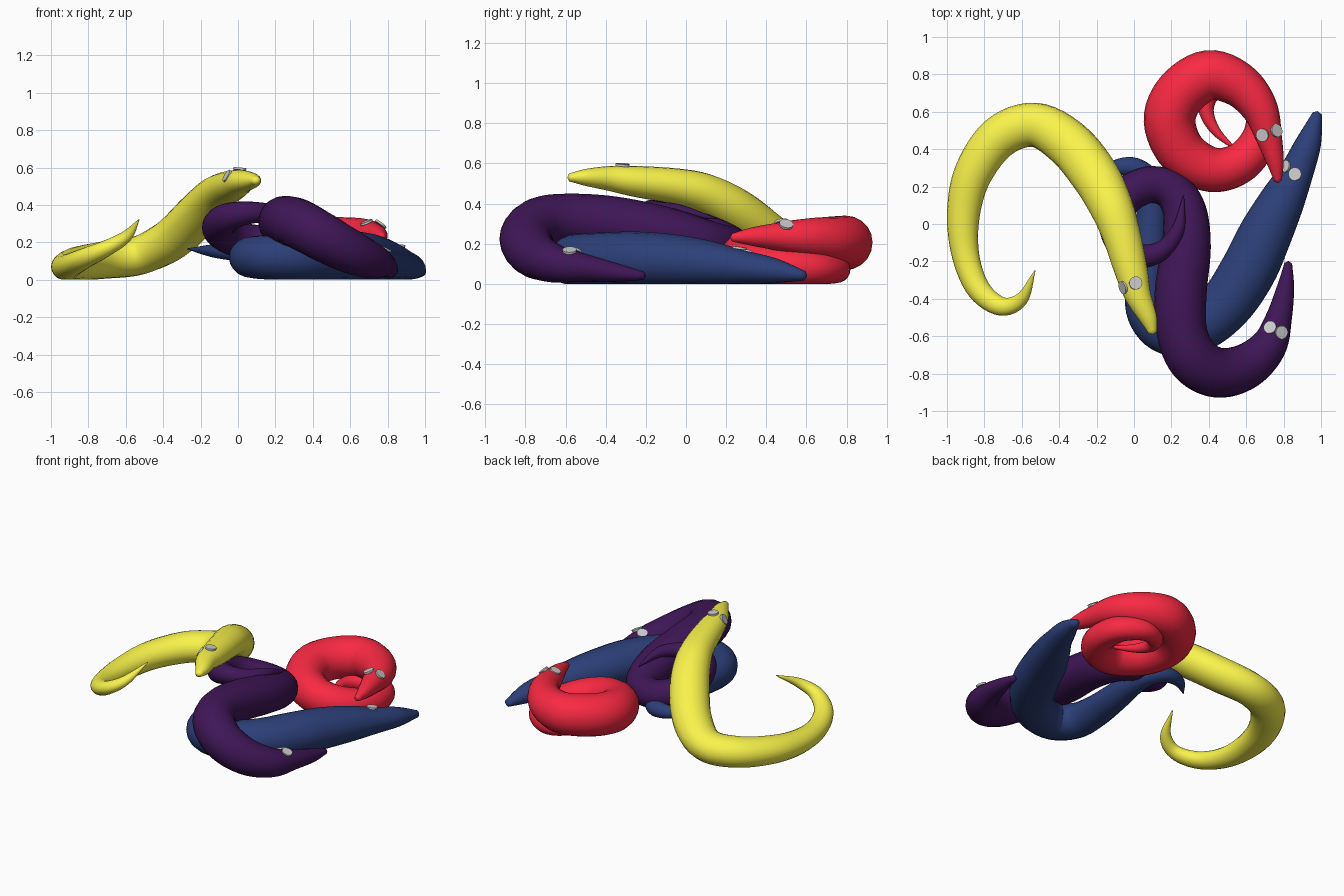
import bpy, bmesh, math
from mathutils import Vector

SIDES, STEPS = 20, 6


def spline(pts):
    # Catmull-Rom through (x, y, z, radius) points
    p = [Vector(q) for q in pts]
    p = [2 * p[0] - p[1]] + p + [2 * p[-1] - p[-2]]
    out = []
    for i in range(1, len(p) - 2):
        a, b, c, d = p[i - 1:i + 3]
        for s in range(STEPS):
            t = s / STEPS
            out.append(0.5 * (2 * b + (c - a) * t + (2 * a - 5 * b + 4 * c - d) * t * t
                              + (3 * b - a - 3 * c + d) * t ** 3))
    return out + [p[-2]]


def finish(name, bm, color=None):
    bmesh.ops.recalc_face_normals(bm, faces=bm.faces)
    me = bpy.data.meshes.new(name)
    bm.to_mesh(me)
    bm.free()
    ob = bpy.data.objects.new(name, me)
    bpy.context.collection.objects.link(ob)
    if color:
        mat = bpy.data.materials.new(name + "_color")
        mat.diffuse_color = color
        me.materials.append(mat)
    return ob


def snake(name, color, width, pts, eyes):
    # Body: tapered tube swept along the spine, resting on the ground
    path = spline(pts)
    bm = bmesh.new()
    rings = []
    for i, q in enumerate(path):
        tan = (path[min(i + 1, len(path) - 1)] - path[max(i - 1, 0)]).xyz.normalized()
        side = tan.cross(Vector((0, 0, 1))).normalized()
        up = side.cross(tan)
        r = max(q.w, 0.003)
        ring = []
        for k in range(SIDES):
            a = 2 * math.pi * k / SIDES
            v = q.xyz + (side * math.cos(a) * width + up * math.sin(a)) * r
            v.z = max(v.z, 0.0)
            ring.append(bm.verts.new(v))
        rings.append(ring)
    for a, b in zip(rings, rings[1:]):
        for k in range(SIDES):
            j = (k + 1) % SIDES
            bm.faces.new((a[k], a[j], b[j], b[k]))
    # Rounded nose and tail end
    for ring, q, nxt in ((rings[0], path[0], path[1]), (rings[-1], path[-1], path[-2])):
        tip = bm.verts.new(q.xyz + (q.xyz - nxt.xyz).normalized() * q.w * 0.6)
        for k in range(SIDES):
            bm.faces.new((ring[k], ring[(k + 1) % SIDES], tip))
    ob = finish(name + "_body", bm, color)
    for f in ob.data.polygons:
        f.use_smooth = True

    # Eyes: small flat discs lying on the skin
    for n, e in enumerate(eyes):
        e = Vector(e)
        q = min(path, key=lambda c: (c.xyz - e).length)
        nor = (e - q.xyz).normalized()
        bm = bmesh.new()
        bmesh.ops.create_cone(bm, cap_ends=True, segments=20, radius1=0.035, radius2=0.035, depth=0.012)
        eye = finish(f"{name}_eye_{n + 1}", bm)
        eye.location = q.xyz + nor * (q.w + 0.004)
        eye.rotation_euler = nor.to_track_quat('Z', 'Y').to_euler()


snake("yellow_snake", (0.95, 0.90, 0.07, 1), 1.14, [
    (.10, -.58, .53, .02), (.075, -.50, .53, .042), (.02, -.38, .525, .062), (-.015, -.25, .51, .077),
    (-.07, -.05, .485, .09), (-.125, .10, .445, .102), (-.21, .26, .355, .112),
    (-.35, .43, .22, .112), (-.53, .53, .13, .104), (-.72, .465, .105, .10),
    (-.86, .27, .085, .09), (-.912, .05, .07, .077), (-.90, -.17, .075, .064),
    (-.83, -.35, .11, .055), (-.71, -.44, .165, .044), (-.60, -.40, .23, .031),
    (-.53, -.25, .32, .003)],
    [(-.075, -.345, .565), (.01, -.315, .60)])

snake("purple_snake", (0.05, 0.008, 0.095, 1), 1.03, [
    (.825, -.21, .04, .02), (.81, -.34, .055, .045), (.775, -.50, .08, .068), (.72, -.65, .10, .095),
    (.60, -.76, .15, .118), (.45, -.795, .23, .13), (.32, -.725, .30, .133),
    (.255, -.57, .318, .131), (.25, -.36, .30, .135), (.28, -.12, .26, .127),
    (.27, .07, .215, .113), (.20, .18, .195, .10), (.08, .21, .20, .095), (-.04, .15, .23, .095),
    (-.10, .04, .275, .09), (-.07, -.10, .325, .08), (.03, -.17, .355, .064),
    (.15, -.14, .36, .05), (.235, -.03, .36, .035), (.265, .15, .325, .003)],
    [(.72, -.545, .19), (.795, -.58, .18)])

snake("blue_snake", (0.025, 0.05, 0.19, 1), 1.07, [
    (.98, .59, .04, .024), (.935, .44, .065, .063), (.87, .28, .083, .085), (.79, .12, .10, .113),
    (.70, -.06, .113, .133), (.61, -.25, .12, .14), (.49, -.43, .12, .135),
    (.34, -.55, .12, .128), (.18, -.57, .12, .12), (.08, -.47, .12, .112),
    (.065, -.30, .12, .10), (.085, -.08, .12, .087), (.095, .10, .13, .073),
    (.07, .24, .14, .062), (-.02, .305, .15, .05), (-.14, .28, .155, .034),
    (-.27, .17, .165, .003)],
    [(.80, .31, .15), (.86, .27, .20)])

snake("red_snake", (0.95, 0.022, 0.055, 1), 1.0, [
    (.77, .23, .23, .02), (.755, .33, .235, .046), (.722, .46, .235, .07), (.67, .62, .23, .098),
    (.56, .745, .215, .12), (.40, .795, .205, .135), (.25, .70, .195, .138),
    (.19, .55, .18, .138), (.26, .38, .155, .13), (.42, .29, .13, .12),
    (.58, .335, .105, .108), (.68, .48, .085, .095), (.67, .65, .078, .083),
    (.55, .75, .072, .068), (.43, .72, .07, .054), (.385, .62, .075, .042),
    (.435, .50, .09, .026), (.56, .385, .11, .003)],
    [(.685, .475, .31), (.765, .50, .30)])
